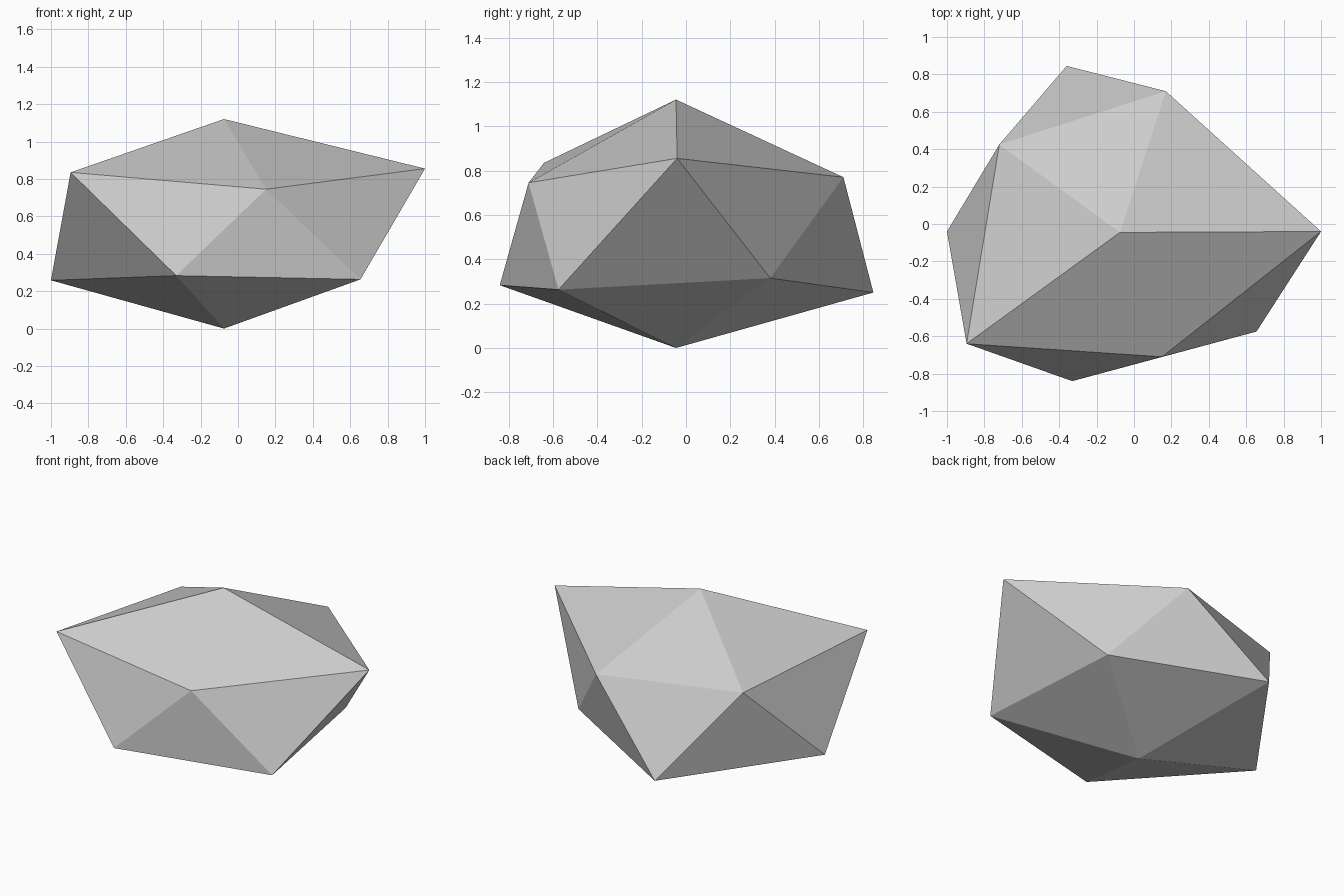
import bpy
import bmesh

cube = bpy.data.objects.get("Cube")
if cube:
    bpy.data.objects.remove(cube, do_unlink=True)

# Stone colour
stone = bpy.data.materials.new("stone_grey")
stone.use_nodes = True
colour = (0.6, 0.6, 0.6, 1)
stone.diffuse_color = colour
bsdf = next(n for n in stone.node_tree.nodes if n.type == "BSDF_PRINCIPLED")
bsdf.inputs["Base Color"].default_value = colour

# Two uneven five-point rings, each counter-clockwise seen from above
upper = [(1.0, -0.04, 0.855), (0.17, 0.71, 0.77), (-0.72, 0.425, 0.775),
         (-0.895, -0.64, 0.835), (0.15, -0.71, 0.745)]
lower = [(0.53, 0.38, 0.315), (-0.36, 0.845, 0.25), (-1.0, -0.04, 0.258),
         (-0.33, -0.84, 0.283), (0.655, -0.575, 0.263)]

bm = bmesh.new()
peak = bm.verts.new((-0.075, -0.045, 1.12))
foot = bm.verts.new((-0.075, -0.045, 0))
top_ring = [bm.verts.new(p) for p in upper]
low_ring = [bm.verts.new(p) for p in lower]

# Cap, staggered side band and underside of the rock
for i in range(5):
    j = (i + 1) % 5
    bm.faces.new((peak, top_ring[i], top_ring[j]))
    bm.faces.new((top_ring[i], low_ring[i], top_ring[j]))
    bm.faces.new((top_ring[j], low_ring[i], low_ring[j]))
    bm.faces.new((foot, low_ring[j], low_ring[i]))
bmesh.ops.recalc_face_normals(bm, faces=bm.faces)

mesh = bpy.data.meshes.new("rock")
bm.to_mesh(mesh)
bm.free()
mesh.materials.append(stone)
rock = bpy.data.objects.new("rock", mesh)
bpy.context.collection.objects.link(rock)
